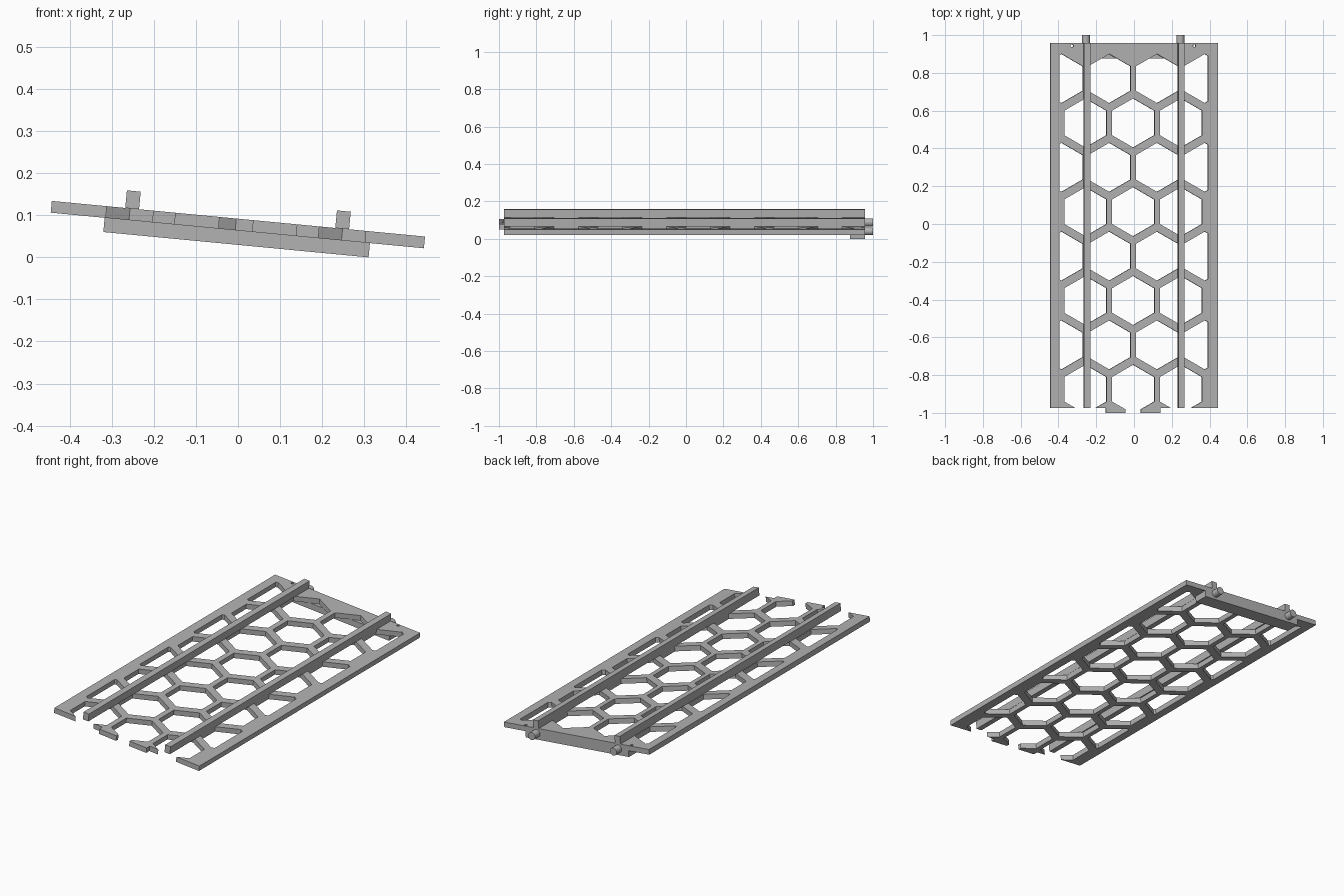
import bpy, bmesh, math
from mathutils import Matrix, Vector

cube = bpy.data.objects.get("Cube")
if cube:
    bpy.data.objects.remove(cube, do_unlink=True)

grey = bpy.data.materials.new("grey")
grey.use_nodes = True
grey.diffuse_color = (0.45, 0.45, 0.45, 1)
grey.node_tree.nodes["Principled BSDF"].inputs["Base Color"].default_value = (0.45, 0.45, 0.45, 1)

# The whole panel leans down towards +x
TILT = Matrix.Translation((0.001, 0, 0.092)) @ Matrix.Rotation(math.radians(5.45), 4, 'Y')
THICK = 0.028
FRONT, BACK = -0.973, 0.957


def finish(name, bm):
    bmesh.ops.recalc_face_normals(bm, faces=bm.faces)
    bm.transform(TILT)
    mesh = bpy.data.meshes.new(name)
    bm.to_mesh(mesh)
    bm.free()
    mesh.materials.append(grey)
    obj = bpy.data.objects.new(name, mesh)
    bpy.context.collection.objects.link(obj)
    return obj


def add_prism(bm, outline, z0, z1):
    face = bm.faces.new([bm.verts.new((x, y, z0)) for x, y in outline])
    top = bmesh.ops.extrude_face_region(bm, geom=[face])["geom"]
    verts = [v for v in top if isinstance(v, bmesh.types.BMVert)]
    bmesh.ops.translate(bm, verts=verts, vec=(0, 0, z1 - z0))


def ring(x, y, radius, sides):
    angles = [math.tau * (i + 0.5) / sides for i in range(sides)]
    return [(x + radius * math.cos(a), y + radius * math.sin(a)) for a in angles]


def box(name, x0, x1, y0, y1, z0, z1):
    bm = bmesh.new()
    add_prism(bm, [(x0, y0), (x1, y0), (x1, y1), (x0, y1)], z0, z1)
    return finish(name, bm)


# Lattice plate with two short tongues at the front edge
LEFT, RIGHT = -0.397, 0.392
outline = [(LEFT, BACK), (LEFT, FRONT)]
for cx in (-0.098, 0.088):
    outline += [(cx - 0.053, FRONT), (cx - 0.053, -1), (cx + 0.053, -1), (cx + 0.053, FRONT)]
outline += [(RIGHT, FRONT), (RIGHT, BACK)]
bm = bmesh.new()
add_prism(bm, outline, -THICK, 0)
plate = finish("honeycomb_plate", bm)

# Hexagonal openings in staggered rows, plus two pin holes
PITCH, ROW, OFFSET = 0.254, 0.235, -0.005
bm = bmesh.new()
for row in range(8):
    columns = (-1.5, -0.5, 0.5, 1.5) if row % 2 == 0 else (-1, 0, 1)
    for column in columns:
        # pointed ends face front and back
        hexagon = ring(OFFSET + column * PITCH, 0.77 - row * ROW, 0.13, 6)
        add_prism(bm, hexagon, -0.1, 0.1)
for x in (-0.33, 0.32):
    add_prism(bm, ring(x, 0.944, 0.008, 8), -0.1, 0.1)
cutter = finish("opening_cutter", bm)
cutter.hide_render = True

cut = plate.modifiers.new("openings", 'BOOLEAN')
cut.operation = 'DIFFERENCE'
cut.solver = 'EXACT'
cut.object = cutter
bpy.context.view_layer.objects.active = plate
bpy.ops.object.modifier_apply(modifier=cut.name)
bpy.data.objects.remove(cutter, do_unlink=True)

# Solid side borders
EDGE = 0.446
box("right_border", -EDGE, LEFT, FRONT, BACK, -THICK, 0)
box("left_border", RIGHT, EDGE, FRONT, BACK, -THICK, 0)

# Cross bar under the back edge
box("back_cross_bar", -0.317, 0.317, 0.877, BACK, -0.062, -THICK)

# Raised rails and hinge pegs
for side, x in (("right", -0.254), ("left", 0.248)):
    box(side + "_rail", x - 0.0165, x + 0.0165, FRONT, BACK, 0, 0.042)
    bm = bmesh.new()
    place = Matrix.Translation((x, 0.965, -0.028)) @ Matrix.Rotation(math.pi / 2, 4, 'X')
    bmesh.ops.create_cone(bm, cap_ends=True, segments=24, radius1=0.021,
                          radius2=0.021, depth=0.07, matrix=place)
    peg = finish(side + "_peg", bm)
    bpy.ops.object.select_all(action='DESELECT')
    peg.select_set(True)
    bpy.context.view_layer.objects.active = peg
    bpy.ops.object.shade_smooth_by_angle()
